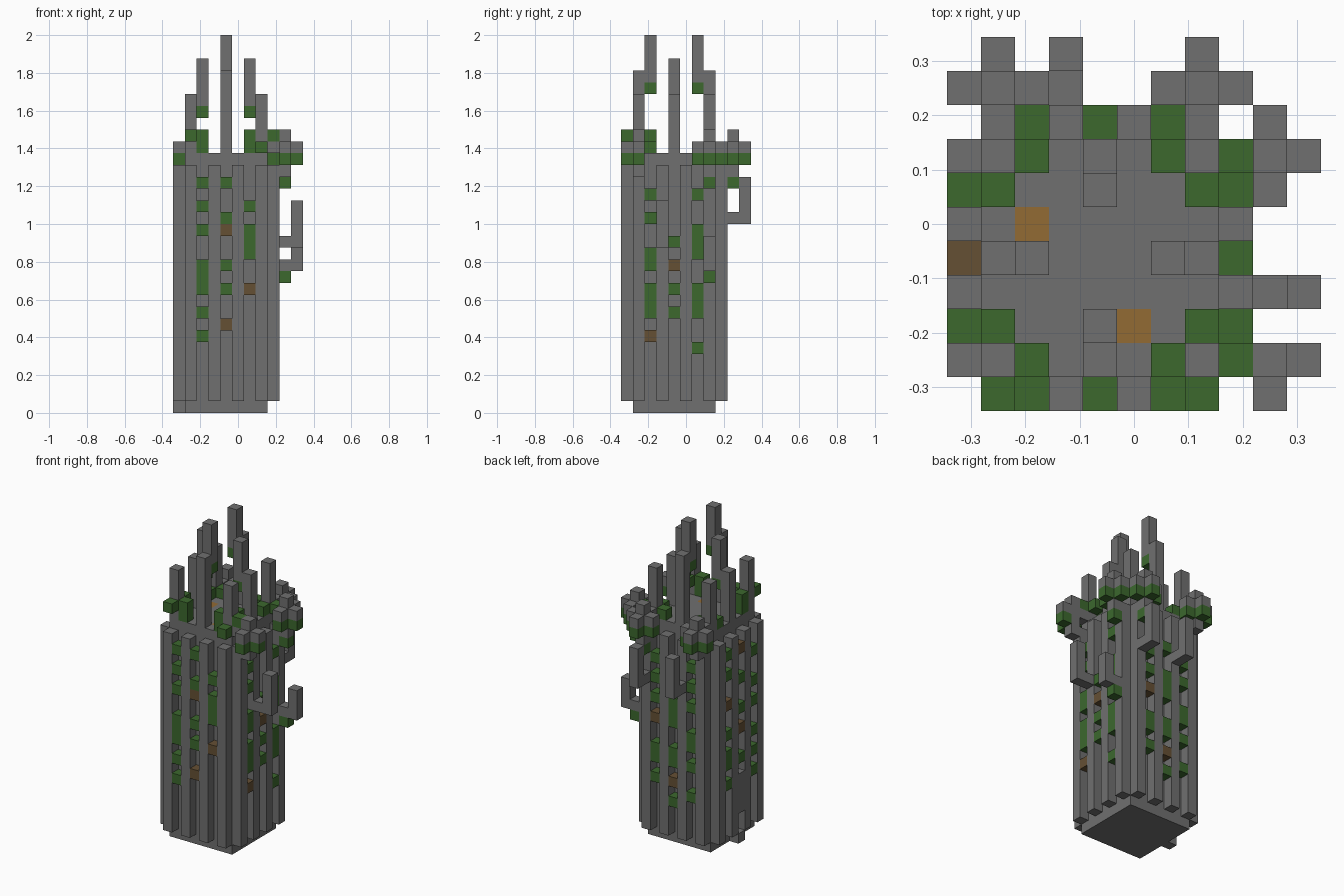
import bpy, bmesh
from mathutils import Matrix, Vector

old = bpy.data.objects.get("Cube")
if old:
    bpy.data.objects.remove(old, do_unlink=True)

U = 1 / 16          # size of one block
MID = 5.5           # block grid centre


def material(name, rgb):
    m = bpy.data.materials.new(name)
    m.use_nodes = True
    col = (*rgb, 1)
    m.diffuse_color = col
    m.node_tree.nodes["Principled BSDF"].inputs["Base Color"].default_value = col
    return m


STONE = material("stone_grey", (0.16, 0.16, 0.16))
MOSS = material("moss_green", (0.045, 0.14, 0.027))
BROWN = material("dim_brown", (0.13, 0.08, 0.034))
AMBER = material("amber", (0.29, 0.145, 0.034))


def blocks(name, mat, boxes):
    """One object from boxes (x, y, z, width, depth, height) in block units."""
    bm = bmesh.new()
    for x, y, z, w, d, h in boxes:
        place = Matrix.Translation(Vector((x + w / 2 - MID, y + d / 2 - MID, z + h / 2)) * U)
        bmesh.ops.create_cube(bm, size=U, matrix=place @ Matrix.Diagonal((w, d, h, 1)))
    me = bpy.data.meshes.new(name)
    bm.to_mesh(me)
    bm.free()
    me.materials.append(mat)
    ob = bpy.data.objects.new(name, me)
    bpy.context.collection.objects.link(ob)
    return ob


def post(x, y, z, top):
    return (x, y, z, 1, 1, top - z)


# Tower core with lamps set flush in the roof
blocks("tower_core", STONE, [(1, 1, 0, 7, 7, 21)])
lamps = [(2, 5), (5, 2)]
blocks("roof_slab", STONE, [post(x, y, 21, 22) for x in range(1, 8)
                            for y in range(1, 8) if (x, y) not in lamps])
blocks("roof_lamps", AMBER, [post(x, y, 21, 22) for x, y in lamps])

# Ribs on each face
ribs = (1, 3, 5, 7)
for name, place in {"front": lambda i: (i, 0), "back": lambda i: (i, 8),
                    "left": lambda i: (8, i), "right": lambda i: (0, i)}.items():
    blocks(name + "_ribs", STONE, [post(*place(i), 1, 21) for i in ribs])

# Window inserts between the ribs: position -> (moss levels, brown levels)
windows = {
    (2, 0): ((6, 8, 10, 11, 12, 15, 17, 19), ()),
    (4, 0): ((10, 12, 16, 19), (7, 15)),
    (6, 0): ((13, 14, 15, 17), (10,)),
    (8, 2): ((8, 9, 10, 12, 13, 16, 18), (6,)),
    (8, 4): ((8, 10, 14), (12,)),
    (8, 6): ((5, 8, 9, 10, 13, 14, 15, 18), ()),
    (2, 8): ((5, 8, 10, 11, 14, 16, 18), ()),
    (4, 8): ((4, 8, 9, 12, 13, 14, 17), (6,)),
    (6, 8): ((6, 8, 9, 14, 16, 18), (12,)),
    (0, 2): ((6, 8, 10, 13, 15, 18), ()),
    (0, 4): ((8, 13, 16), (11, 19)),
    (0, 6): ((6, 8, 9, 11, 17, 19), (14,)),
}
blocks("moss_windows", MOSS, [post(x, y, z, z + 1) for (x, y), w in windows.items() for z in w[0]])
blocks("brown_windows", BROWN, [post(x, y, z, z + 1) for (x, y), w in windows.items() for z in w[1]])

# Doorway: step and lintel
blocks("door_step", STONE, [post(0, 4, 0, 1)])
blocks("door_lintel", STONE, [post(0, 4, 3, 7)])

# Crown of spires: four corner posts and stepped pairs at mid-sides
blocks("corner_spires", STONE, [post(x, y, 22, 27) for x in (1, 7) for y in (1, 7)])
blocks("side_spires", STONE, [post(x, 4, 22, 27) for x in (1, 7)]
       + [post(x, 4, 26, 30) for x in (2, 6)])
blocks("tall_spires", STONE, [post(4, y, 22, 29) for y in (1, 7)]
       + [post(4, y, 28, 32) for y in (2, 6)])
blocks("spire_moss", MOSS, [post(x, 4, 25, 26) for x in (2, 6)]
       + [post(4, y, 27, 28) for y in (2, 6)])

# Moss around the feet of the corner spires
blocks("crown_moss", MOSS, [
    post(1, 0, 23, 24), post(2, 1, 22, 24), post(1, 2, 22, 24),
    post(7, 0, 22, 23), post(6, 1, 22, 24), post(8, 1, 23, 24), post(7, 2, 23, 24),
    post(2, 7, 22, 23), post(1, 6, 22, 23),
    post(6, 7, 22, 23), post(7, 6, 22, 23), post(8, 7, 22, 23)])

# Overhanging clusters: a centre post with outstretched tips, moss below
clusters = {
    (9, 1): [(9, 0), (10, 1)],
    (9, 7): [(9, 6), (9, 8), (10, 7)],
    (1, 9): [(0, 9), (2, 9), (1, 10)],
    (7, 9): [(6, 9), (8, 9), (7, 10)],
}
for n, ((cx, cy), tips) in enumerate(clusters.items(), 1):
    blocks(f"cluster_{n}", STONE, [post(cx, cy, 20, 24)] + [post(x, y, 22, 23) for x, y in tips])
    blocks(f"cluster_moss_{n}", MOSS, [post(x, y, 21, 22) for x, y in tips])
blocks("cluster_links", STONE, [post(1, 8, 22, 23), post(7, 8, 22, 23), post(8, 1, 22, 23)])
blocks("cluster_drips", MOSS, [post(9, 7, 19, 20), post(7, 9, 19, 20)])

# Bent arms growing from the left and back faces
for name, (x, y), (dx, dy), z, top in [
        ("left_front_arm", (9, 3), (1, 0), 14, 18), ("left_back_arm", (9, 7), (1, 0), 12, 15),
        ("back_right_arm", (3, 9), (0, 1), 16, 20), ("back_left_arm", (7, 9), (0, 1), 16, 20)]:
    blocks(name, STONE, [post(x, y, z, z + 1), post(x + dx, y + dy, z, top)])
blocks("arm_moss", MOSS, [post(9, 7, 11, 12)])
